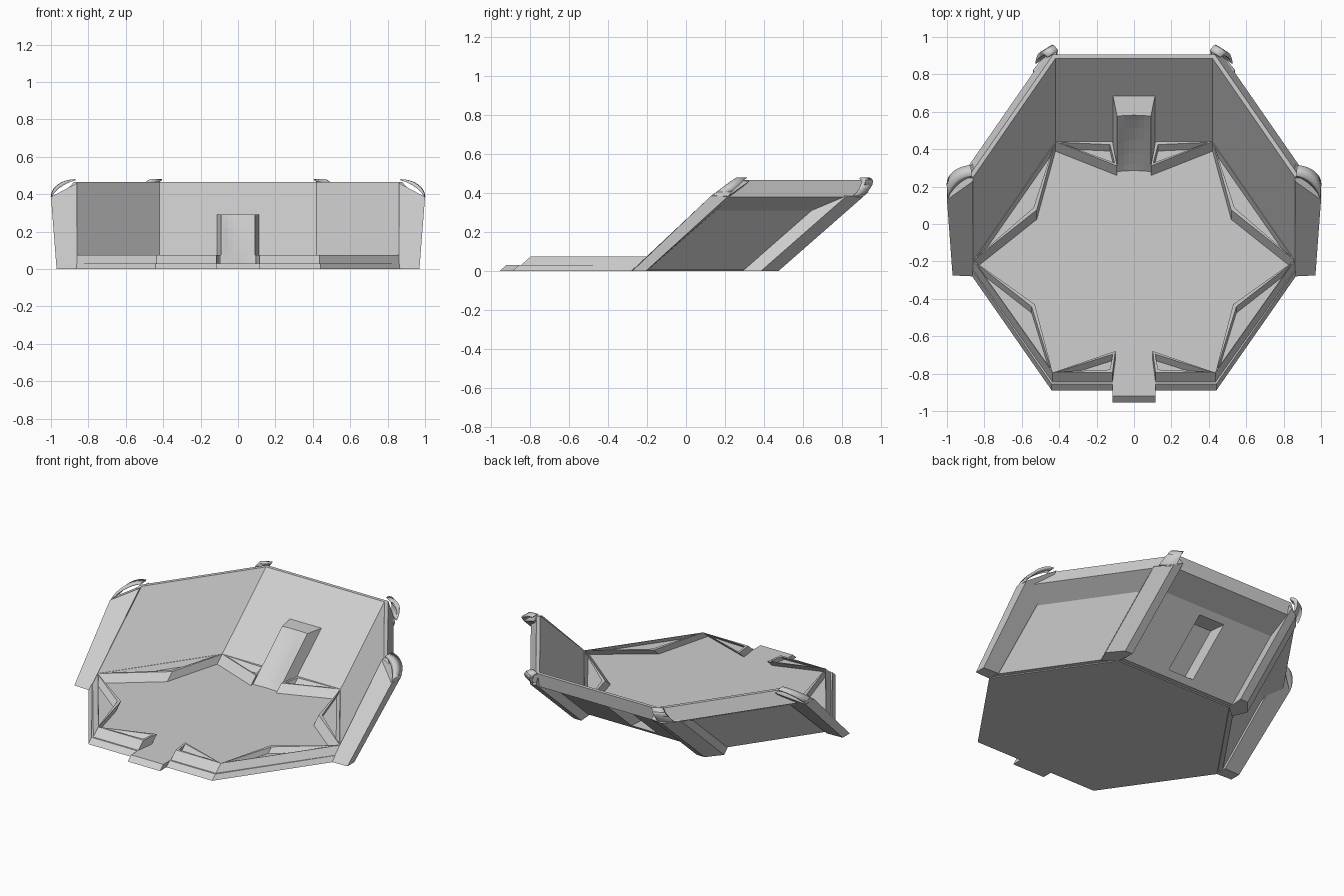
import bpy, bmesh, math
from mathutils import Vector

cube = bpy.data.objects.get("Cube")
if cube:
    bpy.data.objects.remove(cube)

LEAN = 1.14          # everything leans back by this much per unit of height
FLOOR, KERB, TOP = 0.03, 0.075, 0.465

grey = bpy.data.materials.new("light_grey")
grey.use_nodes = True
grey.diffuse_color = (0.62, 0.62, 0.62, 1)
grey.node_tree.nodes["Principled BSDF"].inputs["Base Color"].default_value = grey.diffuse_color


def finish(name, bm):
    """Lean the mesh back and turn it into an object."""
    for v in bm.verts:
        v.co.y += LEAN * v.co.z
    bmesh.ops.recalc_face_normals(bm, faces=bm.faces)
    mesh = bpy.data.meshes.new(name)
    bm.to_mesh(mesh)
    bm.free()
    mesh.materials.append(grey)
    ob = bpy.data.objects.new(name, mesh)
    bpy.context.collection.objects.link(ob)
    return ob


def loft(rings):
    """Closed solid through rings of equal point count."""
    bm = bmesh.new()
    vs = [[bm.verts.new(p) for p in ring] for ring in rings]
    n = len(vs[0])
    for a, b in zip(vs, vs[1:]):
        for i in range(n):
            j = (i + 1) % n
            bm.faces.new((a[i], a[j], b[j], b[i]))
    bm.faces.new(vs[0][::-1])
    top = bm.faces.new(vs[-1])
    return bm, top


def level(pts, z, s=1):
    return [(s * x, y, z) for x, y in pts]


def prism(name, pts, z0, z1, top_pts=None, s=1):
    bm, _ = loft([level(pts, z0, s), level(top_pts or pts, z1, s)])
    return finish(name, bm)


# Floor plate and front tongue
half = [(0.44, -0.89), (0.865, -0.28), (0.42, 0.36)]
prism("floor", half + [(-x, y) for x, y in half[::-1]], 0, FLOOR)
prism("front_tongue", [(-0.115, -0.955), (0.115, -0.955), (0.115, -0.8), (-0.115, -0.8)], 0, FLOOR)

# Raised kerb triangles with sunken centres
kerbs = {
    "front_kerb": [(0.435, -0.88), (0.115, -0.88), (0.1, -0.765)],
    "front_side_kerb": [(0.86, -0.28), (0.435, -0.88), (0.53, -0.515)],
    "back_side_kerb": [(0.86, -0.28), (0.42, 0.355), (0.52, -0.01)],
    "back_kerb": [(0.42, 0.355), (0.115, 0.355), (0.09, 0.225)],
}
for side, s in (("left", 1), ("right", -1)):
    for name, pts in kerbs.items():
        bm, top = loft([level(pts, FLOOR - 0.005, s), level(pts, KERB, s)])
        bmesh.ops.recalc_face_normals(bm, faces=bm.faces)
        bmesh.ops.inset_individual(bm, faces=[top], thickness=0.021)
        sunk = bmesh.ops.extrude_discrete_faces(bm, faces=[top])["faces"][0]
        for v in sunk.verts:
            v.co.z -= 0.03
        finish(f"{side}_{name}", bm)

# Three-sided wall: a profile of (outward offset, height) swept round the back
path = [Vector(p) for p in [(0.86, -0.28), (0.42, 0.355), (-0.42, 0.355), (-0.86, -0.28)]]
profile = [(0, 0.005), (0, TOP), (0.022, TOP), (0.11, 0.38), (0.03, 0.31), (0.03, 0.005)]


def normal(a, b):
    d = (b - a).normalized()
    return Vector((d.y, -d.x))


rings = []
for i, p in enumerate(path):
    n0 = normal(path[max(i - 1, 0)], path[max(i, 1)])
    n1 = normal(path[min(i, 2)], path[min(i + 1, 3)])
    out = (n0 + n1) / (1 + n0.dot(n1))
    rings.append([(p.x + o * out.x, p.y + o * out.y, z) for o, z in profile])
bm, _ = loft(rings)
wall = finish("wall", bm)

# Duct on the back wall, with a hollowed front
rings = []
for z, depth in ((0.03, 0.004), (0.055, 0.01), (0.1, 0.017), (0.16, 0.02),
                 (0.22, 0.017), (0.265, 0.01), (0.29, 0.004)):
    ring = [(0.115, 0.37), (0.09, 0.245)]
    for i in range(7):
        u = 1 - i / 3
        ring.append((0.08 * u, 0.247 + depth * (1 - u * u)))
    ring += [(-0.09, 0.245), (-0.115, 0.37)]
    rings.append(level(ring, z))
bm, _ = loft(rings)
duct = finish("duct", bm)

# Slot opening the duct from behind
slot = prism("slot_cutter", [(-0.095, 0.42), (0.095, 0.42), (0.08, 0.28), (-0.08, 0.28)], 0.035, 0.28)
slot.hide_render = True
slot.hide_viewport = True
for ob in (wall, duct):
    cut = ob.modifiers.new("slot", "BOOLEAN")
    cut.operation = 'DIFFERENCE'
    cut.solver = 'EXACT'
    cut.object = slot


def cap(name, inner, outer, z0, z1, width, s):
    """Thin curved hood arching from the outer top of a post to the rim."""
    a, b = Vector(inner), Vector(outer)
    d = b - a
    side = Vector((-d.y, d.x)).normalized() * width / 2
    rings = []
    for i in range(9):
        t = math.pi / 2 * i / 8
        thick = 0.006 + 0.014 * math.sin(2 * t)
        ring = []
        for k, w in ((0, 1), (0, -1), (1, -1), (1, 1)):
            q = a + d * math.cos(t) * (1 - k * thick * 3) + side * w * (1 - 0.35 * math.sin(t))
            z = z0 + (z1 - z0) * math.sin(t) - k * thick
            ring.append((s * q.x, q.y, z))
        rings.append(ring)
    bm, _ = loft(rings)
    ob = finish(name, bm)
    for p in ob.data.polygons:
        p.use_smooth = len(p.vertices) == 4 and abs(p.normal.z) > 0.3


# Posts at the wall ends and back corners
for side, s in (("left", 1), ("right", -1)):
    foot = [(0.86, -0.28), (0.97, -0.275), (0.97, -0.205), (0.86, -0.2)]
    head = [(0.86, -0.295), (1.0, -0.31), (1.0, -0.22), (0.86, -0.2)]
    zs = (0.46, 0.385, 0.385, 0.46)
    bm, _ = loft([level(foot, 0, s), [(s * x, y, z) for (x, y), z in zip(head, zs)]])
    finish(f"{side}_end_post", bm)
    cap(f"{side}_end_cap", (0.87, -0.26), (1.0, -0.265), 0.385, 0.48, 0.085, s)

    foot = [(0.42, 0.36), (0.41, 0.475), (0.465, 0.475), (0.54, 0.385), (0.5, 0.29)]
    zs = (TOP, 0.405, 0.385, 0.385, 0.41)
    bm, _ = loft([level(foot, 0, s), [(s * x, y, z) for (x, y), z in zip(foot, zs)]])
    finish(f"{side}_back_post", bm)
    cap(f"{side}_back_cap", (0.435, 0.365), (0.485, 0.445), 0.39, 0.48, 0.1, s)
